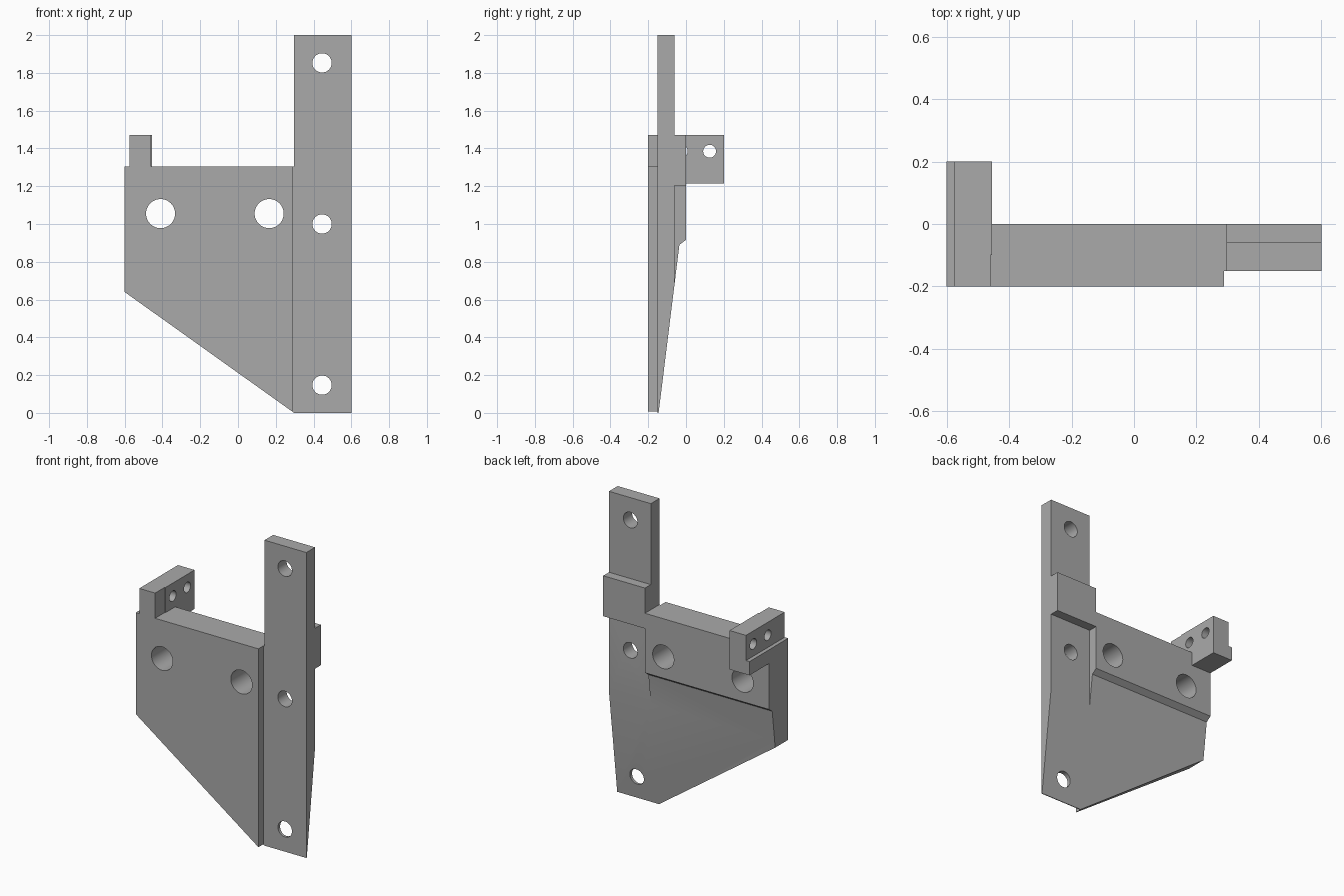
import bpy
import bmesh
import math

cube = bpy.data.objects.get("Cube")
if cube:
    bpy.data.objects.remove(cube, do_unlink=True)

grey = bpy.data.materials.new("plain grey")
grey.use_nodes = True
grey.diffuse_color = (0.4, 0.4, 0.4, 1)
grey.node_tree.nodes["Principled BSDF"].inputs["Base Color"].default_value = (0.4, 0.4, 0.4, 1)


def prism(name, profile, start, end, axis="y"):
    """Extrude a profile, (x, z) along y or (y, z) along x."""
    def place(u, v, w):
        return (u, w, v) if axis == "y" else (w, u, v)
    bm = bmesh.new()
    near = [bm.verts.new(place(u, v, start)) for u, v in profile]
    far = [bm.verts.new(place(u, v, end)) for u, v in profile]
    bm.faces.new(near)
    bm.faces.new(far)
    for i in range(len(near)):
        j = (i + 1) % len(near)
        bm.faces.new((near[i], near[j], far[j], far[i]))
    bmesh.ops.recalc_face_normals(bm, faces=bm.faces)
    mesh = bpy.data.meshes.new(name)
    bm.to_mesh(mesh)
    bm.free()
    mesh.materials.append(grey)
    obj = bpy.data.objects.new(name, mesh)
    bpy.context.collection.objects.link(obj)
    return obj


def circle(u, v, radius, sides=48):
    return [(u + radius * math.cos(2 * math.pi * i / sides),
             v + radius * math.sin(2 * math.pi * i / sides)) for i in range(sides)]


def combine(body, tool, operation):
    mod = body.modifiers.new(operation.lower(), "BOOLEAN")
    mod.operation = operation
    mod.solver = "EXACT"
    mod.object = tool
    bpy.context.view_layer.objects.active = body
    bpy.ops.object.modifier_apply(modifier=mod.name)
    bpy.data.objects.remove(tool, do_unlink=True)


TOP, LOW, EDGE = 1.305, 0.64, 0.297

# Upright strip and the middle layer of the plate
bracket = prism("mounting_bracket", [
    (-0.6, TOP), (-0.6, LOW), (EDGE, 0), (0.6, 0), (0.6, 2), (EDGE, 2), (EDGE, TOP)],
    -0.15, -0.06)

# Raised front of the plate
front = prism("plate_front", [(-0.6, TOP), (-0.6, LOW), (0.288, 0.0064), (0.288, TOP)],
              -0.2, -0.1)

# Thick back of the plate with the pad behind the strip
back = prism("plate_back", [
    (-0.6, TOP), (-0.6, LOW), (EDGE, 0), (EDGE, 1.205), (0.6, 1.205),
    (0.6, 1.47), (EDGE, 1.47), (EDGE, TOP)], -0.1, 0)


# Side arm with a ledge along its outer face
def arm_profile(inner):
    return [(-0.6, 1.215), (inner, 1.215), (inner, 1.47),
            (-0.575, 1.47), (-0.575, TOP), (-0.6, TOP)]


arm_front = prism("arm_front", arm_profile(-0.46), -0.2, -0.05)
arm_back = prism("arm_back", arm_profile(-0.455), -0.1, 0.2)

for part in (front, back, arm_front, arm_back):
    combine(bracket, part, "UNION")

# Tapered lower back with a small chamfer above it
taper = prism("taper_cutter", [
    (-0.1574, -0.1), (-0.035, 0.89), (0.014, 0.926), (0.3, 0.926), (0.3, -0.1)],
    -1, 1, "x")
combine(bracket, taper, "DIFFERENCE")

# Through holes in the plate and strip
for x, z, radius in ((-0.41, 1.055, 0.077), (0.165, 1.055, 0.077),
                     (0.445, 1.853, 0.051), (0.445, 1.0, 0.051), (0.445, 0.147, 0.051)):
    combine(bracket, prism("hole_cutter", circle(x, z, radius), -0.4, 0.4), "DIFFERENCE")

# Cross holes in the arm
for y in (0.125, -0.025):
    combine(bracket, prism("arm_hole_cutter", circle(y, 1.385, 0.034), -0.8, -0.3, "x"),
            "DIFFERENCE")

# Smooth hole walls, crisp edges elsewhere
bpy.ops.object.select_all(action="DESELECT")
bracket.select_set(True)
bpy.context.view_layer.objects.active = bracket
bpy.ops.object.shade_smooth_by_angle(angle=math.radians(12))
